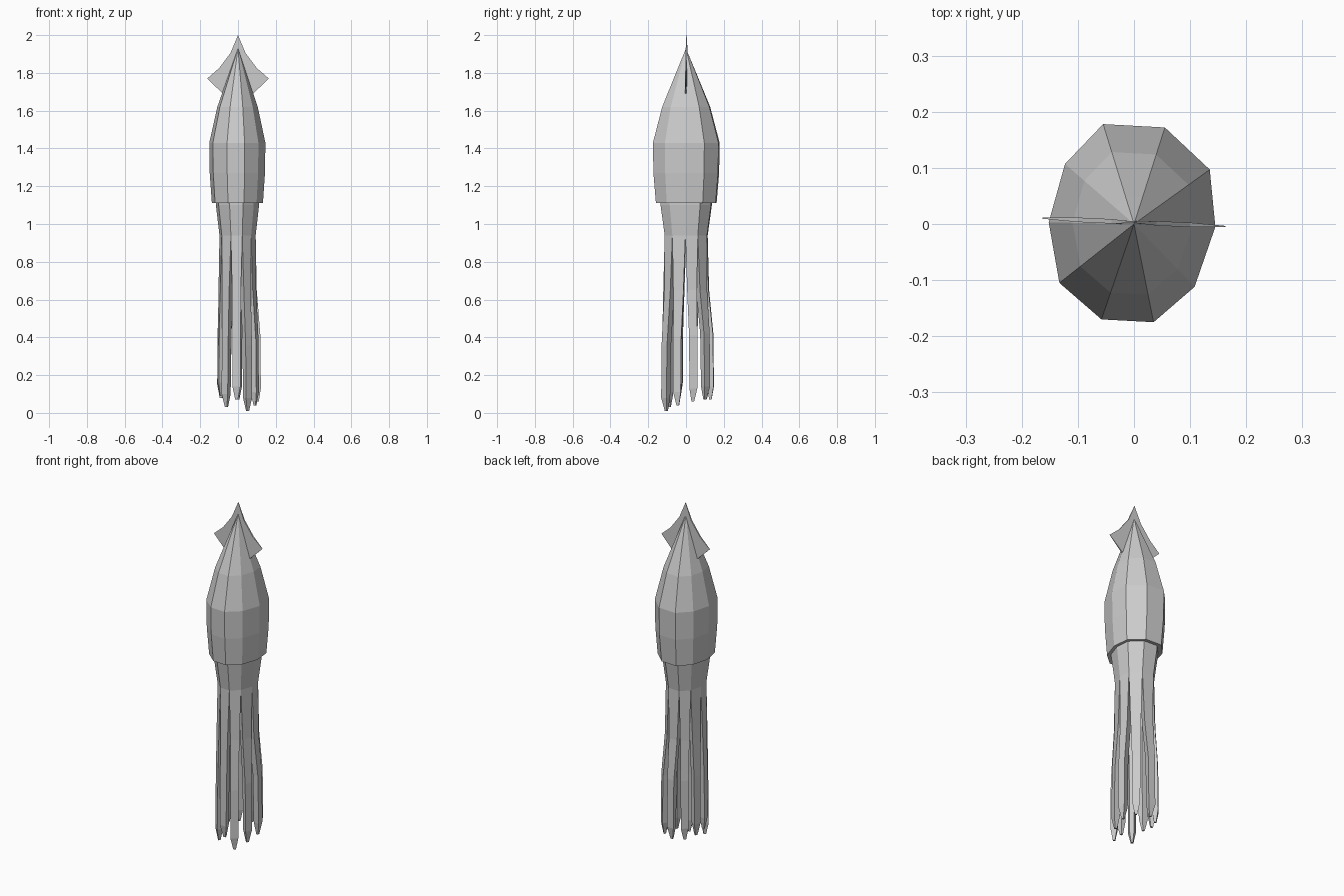
import bpy
from mathutils import Vector

if "Cube" in bpy.data.objects:
    bpy.data.objects.remove(bpy.data.objects["Cube"])

# Ten-sided cross-section shared by mantle, head and arms (counter-clockwise)
SECTION = [(0.145, -0.005), (0.135, 0.097), (0.055, 0.172), (-0.055, 0.178), (-0.123, 0.107),
           (-0.152, 0.003), (-0.133, -0.105), (-0.058, -0.170), (0.035, -0.175), (0.108, -0.112)]
N = len(SECTION)


def make(name, verts, faces):
    mesh = bpy.data.meshes.new(name)
    mesh.from_pydata([tuple(v) for v in verts], [], faces)
    mesh.update()
    obj = bpy.data.objects.new(name, mesh)
    bpy.context.collection.objects.link(obj)
    return obj


def bridge(rows, n):
    """Side quads between stacked rings of n vertices, listed top down."""
    return [(r * n + i, (r + 1) * n + i, (r + 1) * n + (i + 1) % n, r * n + (i + 1) % n)
            for r in range(rows - 1) for i in range(n)]


def loft(name, profile, apex=None):
    verts = [(x * s, y * s, z) for z, s in profile for x, y in SECTION]
    faces = bridge(len(profile), N)
    last = (len(profile) - 1) * N
    faces.append(tuple(reversed(range(last, last + N))))
    if apex is not None:
        verts.append((0, 0, apex))
        faces += [(len(verts) - 1, i, (i + 1) % N) for i in range(N)]
    else:
        faces.append(tuple(range(N)))
    return make(name, verts, faces)


# Mantle: pointed body with an inward-turned lower rim
loft("mantle", [(1.81, 0.28), (1.62, 0.72), (1.43, 1.0), (1.27, 0.985), (1.11, 0.91), (1.115, 0.72)], 1.93)

# Head: short collar below the mantle
loft("head", [(1.13, 0.77), (1.10, 0.77), (0.94, 0.645)])

# Arms: one hanging from each head facet, (tip height, outward scale at the end)
TIPS = [(0.06, 0.85), (0.07, 0.84), (0.07, 0.84), (0.07, 0.80), (0.08, 0.76),
        (0.09, 0.74), (0.03, 0.74), (0.07, 0.74), (0.01, 0.82), (0.04, 0.82)]
for i, (tip, flare) in enumerate(TIPS):
    a, b = Vector(SECTION[i]), Vector(SECTION[(i + 1) % N])
    mid, side = (a + b) / 2, (b - a).normalized()
    out = Vector((side.y, -side.x))
    half = (b - a).length / 2 * 0.645
    rings = [(0.94, 0.645, half, 0.04), (0.65, 0.69, half * 0.78, 0.038),
             (tip + 0.35, flare - 0.02, 0.022, 0.036), (tip + 0.07, flare, 0.021, 0.034),
             (tip, flare - 0.07, 0.007, 0.012)]
    verts = []
    for z, s, w, t in rings:
        c = mid * s
        for u, d in ((-w, 0), (w, 0), (w * 0.6, -t), (-w * 0.6, -t)):
            p = c + side * u + out * d
            verts.append((p.x, p.y, z))
    last = 4 * (len(rings) - 1)
    make(f"arm_{i + 1}", verts,
         bridge(len(rings), 4) + [(0, 1, 2, 3), (last + 3, last + 2, last + 1, last)])

# Tail fins: thin blade on each side of the tip
HALF = [(0.0, 2.0), (0.04, 1.905), (0.10, 1.825), (0.163, 1.77), (0.08, 1.69), (0.0, 1.73)]
for sign, name in ((1, "fin_right"), (-1, "fin_left")):
    n = len(HALF)
    verts = [(sign * x, 0.003 - sign * x * 0.045 + d * (0.004 if z < 1.99 and x < 0.16 else 0.001), z)
             for d in (-1, 1) for x, z in HALF]
    faces = [tuple(reversed(range(n))), tuple(range(n, 2 * n))]
    faces += [(i, (i + 1) % n, n + (i + 1) % n, n + i) for i in range(n)]
    if sign < 0:
        faces = [tuple(reversed(f)) for f in faces]
    # outline runs clockwise seen from the front, so flip to face outward
    make(name, verts, faces)
